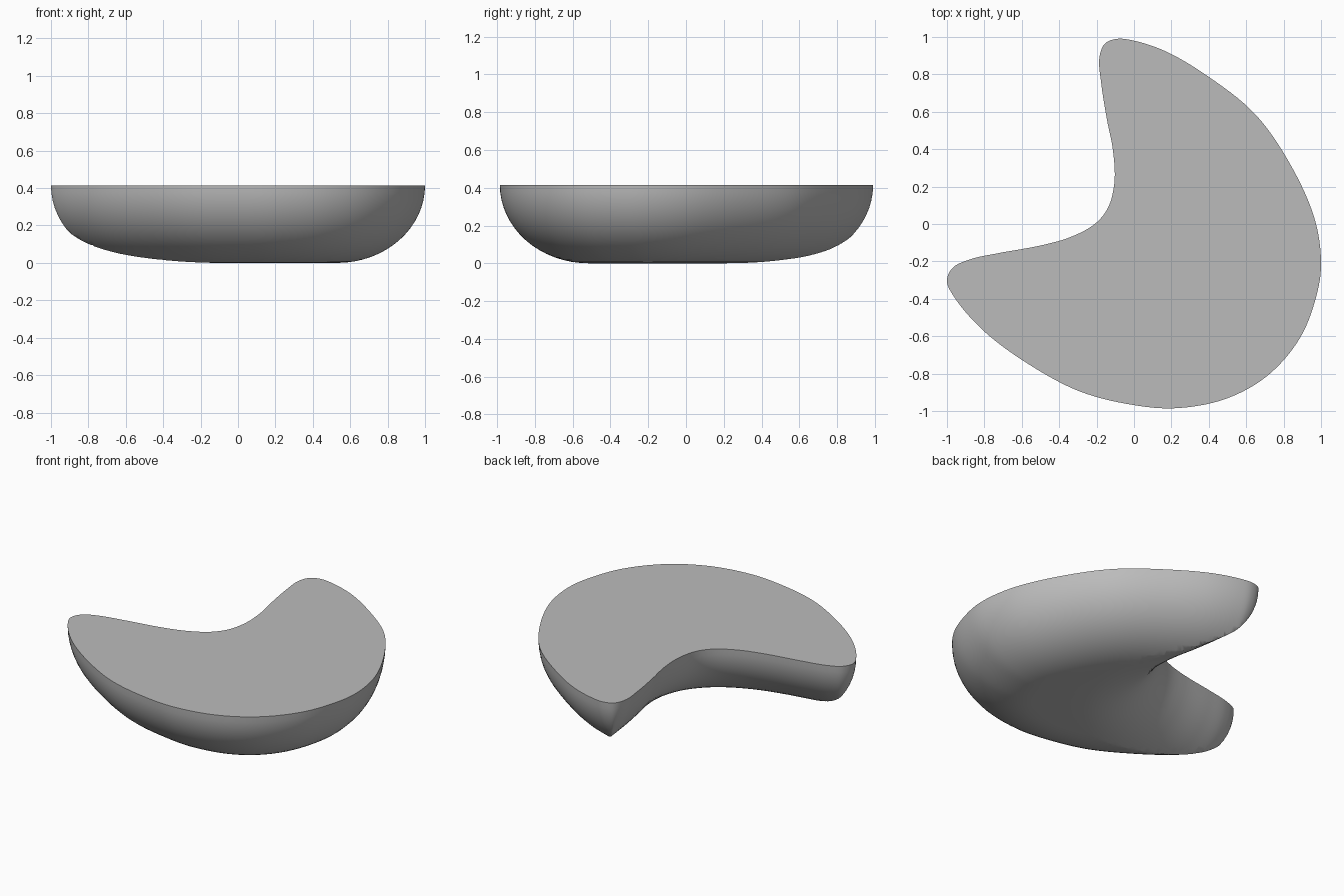
import bpy, bmesh, math
from mathutils import Vector
from mathutils.geometry import delaunay_2d_cdt, intersect_point_line

if "Cube" in bpy.data.objects:
    bpy.data.objects.remove(bpy.data.objects["Cube"])

H = 0.415      # height
R = 0.47       # width of the rounded underside
RINGS = 16

# plan outline, counter-clockwise from the back tip
PTS = [Vector(p) for p in [
    (-.09, .99), (-.155, .965), (-.185, .89), (-.175, .75), (-.145, .56), (-.112, .39),
    (-.105, .22), (-.14, .085), (-.21, .0), (-.34, -.07), (-.5, -.115), (-.72, -.155),
    (-.88, -.19), (-.97, -.235), (-1, -.305), (-.955, -.4), (-.8, -.575), (-.555, -.755),
    (-.29, -.895), (-.02, -.965), (.22, -.985), (.49, -.935), (.715, -.81), (.89, -.605),
    (.98, -.365), (1, -.2), (.965, .03), (.835, .32), (.645, .59), (.38, .8),
    (.165, .925), (.0, .98)]]


def smooth_loop(pts, steps):
    """Closed centripetal spline through the points."""
    out, n = [], len(pts)
    for i in range(n):
        p0, p1, p2, p3 = (pts[(i + k) % n] for k in (-1, 0, 1, 2))
        d0, d1, d2 = [math.sqrt((b - a).length) for a, b in ((p0, p1), (p1, p2), (p2, p3))]
        m1 = (p1 - p0) / d0 - (p2 - p0) / (d0 + d1) + (p2 - p1) / d1
        m2 = (p2 - p1) / d1 - (p3 - p1) / (d1 + d2) + (p3 - p2) / d2
        m1, m2 = m1 * d1, m2 * d1
        for s in range(steps):
            t = s / steps
            out.append(p1 * (2*t**3 - 3*t*t + 1) + m1 * (t**3 - 2*t*t + t)
                       + p2 * (3*t*t - 2*t**3) + m2 * (t**3 - t*t))
    return out


loop = smooth_loop(PTS, 8)
N = len(loop)


def edge_distance(p):
    best = 9.0
    for i in range(N):
        a, b = loop[i - 1], loop[i]
        if (a - p).length < best + 0.1:
            ab = b - a
            t = max(0, min(1, (p - a).dot(ab) / ab.length_squared))
            best = min(best, (a + ab * t - p).length)
    return best


def height(d):
    return H * (1 - math.sqrt(max(0, 1 - (1 - min(d, R) / R) ** 2)))


# inset rings, each ray stopping at the ridge of the narrow arms
points, heights = list(loop), [H] * N
for i in range(N):
    tan = (loop[(i + 1) % N] - loop[i - 1]).normalized()
    inward = Vector((-tan.y, tan.x))
    for k in range(1, RINGS + 1):
        t = R * (1 - math.cos(math.pi / 2 * k / RINGS))
        p = loop[i] + inward * t
        d = edge_distance(p)
        if d < t * 0.97 - 0.0005:
            lo, hi = 0.0, t
            for _ in range(9):
                mid = (lo + hi) / 2
                if edge_distance(loop[i] + inward * mid) < mid * 0.985 - 0.0004:
                    hi = mid
                else:
                    lo = mid
            p = loop[i] + inward * lo
            points.append(p)
            heights.append(height(edge_distance(p)))
            break
        points.append(p)
        heights.append(height(d))

edges = [(i, (i + 1) % N) for i in range(N)]
co, _, faces, orig, _, _ = delaunay_2d_cdt(points, edges, [list(range(N))], 1, 0.0004)

# rounded underside
bm = bmesh.new()
verts = [bm.verts.new((c.x, c.y, heights[o[0]] if o else height(edge_distance(c))))
         for c, o in zip(co, orig)]
for f in faces:
    bm.faces.new([verts[i] for i in reversed(f)]).smooth = True
# flat top
rim = [e for e in bm.edges if e.is_boundary]
bmesh.ops.contextual_create(bm, geom=rim)
bmesh.ops.recalc_face_normals(bm, faces=bm.faces[:])

mesh = bpy.data.meshes.new("curved_bowl_block")
bm.to_mesh(mesh)
bm.free()
obj = bpy.data.objects.new("curved_bowl_block", mesh)
bpy.context.collection.objects.link(obj)

mat = bpy.data.materials.new("plain grey")
mat.diffuse_color = (0.5, 0.5, 0.5, 1)
mat.use_nodes = True
mat.node_tree.nodes["Principled BSDF"].inputs["Base Color"].default_value = mat.diffuse_color
mesh.materials.append(mat)

bpy.context.view_layer.objects.active = obj
obj.select_set(True)
bpy.ops.object.shade_smooth_by_angle(angle=math.radians(40))
